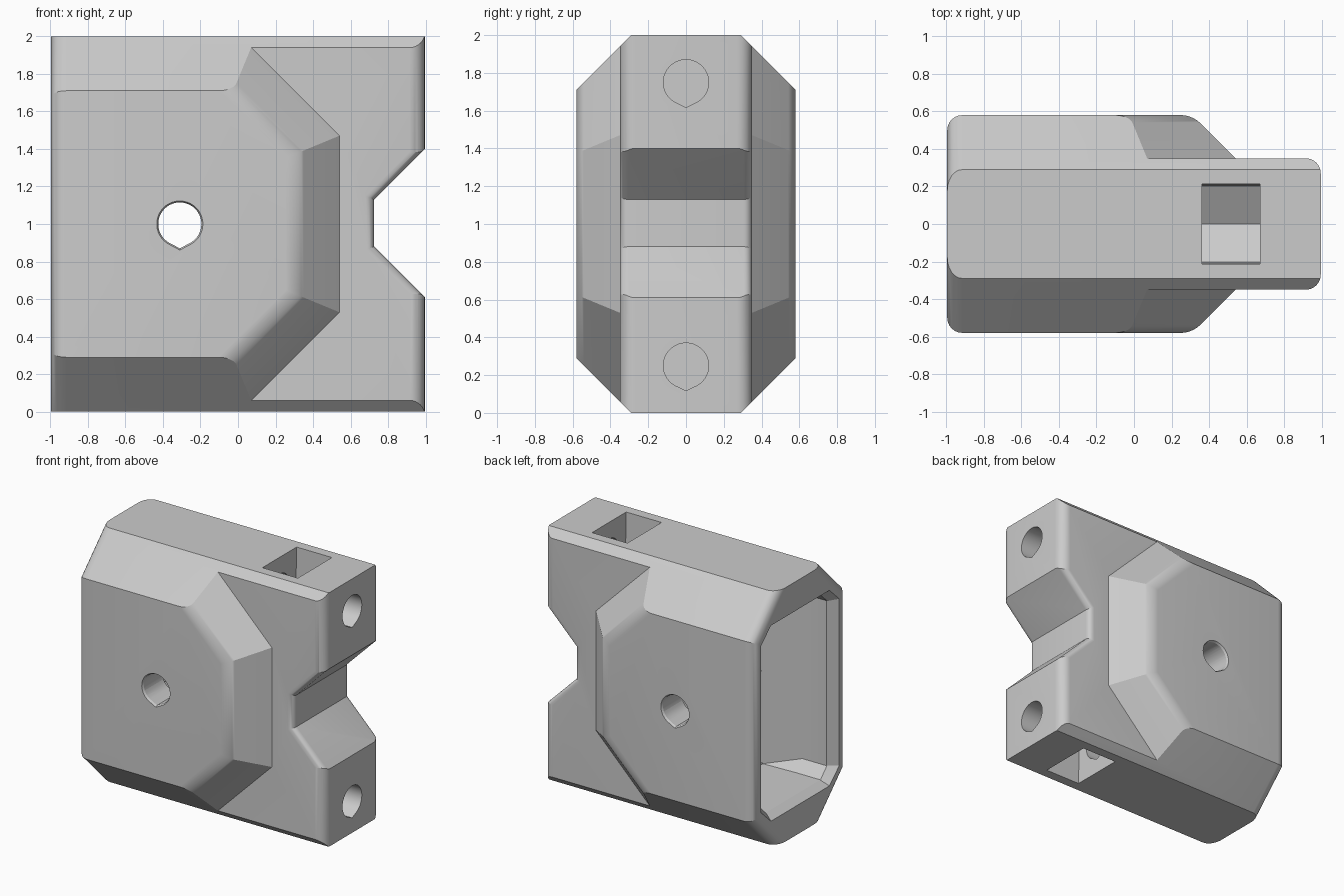
import bpy, bmesh, math

if "Cube" in bpy.data.objects:
    bpy.data.objects.remove(bpy.data.objects["Cube"])

grey = bpy.data.materials.new("plain_grey")
grey.diffuse_color = (0.6, 0.6, 0.6, 1)
grey.use_nodes = True
grey.node_tree.nodes["Principled BSDF"].inputs["Base Color"].default_value = grey.diffuse_color


def add_object(name, bm):
    bmesh.ops.recalc_face_normals(bm, faces=bm.faces)
    mesh = bpy.data.meshes.new(name)
    bm.to_mesh(mesh)
    bm.free()
    obj = bpy.data.objects.new(name, mesh)
    bpy.context.collection.objects.link(obj)
    mesh.materials.append(grey)
    return obj


def hull(name, points):
    """Convex cutter wrapped around a set of points."""
    bm = bmesh.new()
    for p in points:
        bm.verts.new(p)
    bmesh.ops.convex_hull(bm, input=bm.verts)
    bmesh.ops.dissolve_limit(bm, angle_limit=0.01, verts=bm.verts, edges=bm.edges)
    return add_object(name, bm)


def mirrored(points):
    """Repeat (x, y, height from middle) over both sides, above and below."""
    return [(x, sy * y, 1 + sz * w) for sy in (-1, 1) for sz in (-1, 1) for x, y, w in points]


def teardrop(r, tip):
    """Round hole outline with a pointed lower end."""
    pts = [(r * math.cos(a), r * math.sin(a))
           for a in (math.radians(-58 + 296 * i / 32) for i in range(33))]
    return pts + [(0, -tip)]


# Housing: one half outline per side (x, z), joined across the middle
L, R = -0.995, 0.995
face = [(L, .29), (-.025, .29), (.31, .625), (.31, 1.375), (-.025, 1.71), (L, 1.71)]
slope_foot = [(.07, .06), (.54, .53), (.54, 1.47), (.07, 1.94)]
plate = [(R, .06), (R, .61), (.725, .88), (.725, 1.13), (R, 1.40), (R, 1.94)]
rim = [(L, 0), (R, 0), (R, 2), (L, 2)]

bm = bmesh.new()
sides = []
for s in (-1, 1):
    v = [bm.verts.new((x, s * y, z))
         for pts, y in ((face, .58), (slope_foot, .35), (plate, .35), (rim, .29))
         for x, z in pts]
    sides.append(v)
    for f in ((0, 1, 2, 3, 4, 5), (1, 2, 7, 6), (2, 3, 8, 7), (3, 4, 9, 8),
              (16, 17, 10, 6, 1, 0), (19, 18, 15, 9, 4, 5),
              (6, 10, 11, 12, 13, 14, 15, 9, 8, 7)):
        bm.faces.new([v[i] for i in f])
a, b = sides
for chain in ((16, 17), (18, 19), (11, 12), (12, 13), (13, 14),
              (16, 0, 5, 19), (17, 10, 11), (14, 15, 18)):
    bm.faces.new([a[i] for i in chain] + [b[i] for i in reversed(chain)])
bmesh.ops.recalc_face_normals(bm, faces=bm.faces)

# Rounded edges: open end, raised face, notch
groups = ((.08, (16, 0, 5, 19)), (.055, (1, 2, 3, 4)), (.045, (11, 12, 13, 14)))
picked = [(w, [bm.edges.get((v[i], v[j])) for v in sides for i, j in zip(c, c[1:])])
          for w, c in groups]
for width, edges in picked:
    bmesh.ops.bevel(bm, geom=edges, offset=width, offset_type='OFFSET', segments=6,
                    profile=0.5, affect='EDGES', clamp_overlap=False)
housing = add_object("housing", bm)
cutters = []

# Rounded upright corners of the plate end
r = .08
for s in (-1, 1):
    arc = [(R - r + r * math.sin(t), .35 - r + r * math.cos(t))
           for t in (math.pi / 2 * i / 8 for i in range(9))]
    outline = arc + [(R + .1, .35 - r), (R + .1, .45), (R - r, .45)]
    bm = bmesh.new()
    base = bm.faces.new([bm.verts.new((x, s * y, -.1)) for x, y in outline])
    top = bmesh.ops.extrude_face_region(bm, geom=[base])["geom"]
    bmesh.ops.translate(bm, vec=(0, 0, 2.2),
                        verts=[g for g in top if isinstance(g, bmesh.types.BMVert)])
    cutters.append(add_object("corner_cutter", bm))

# Cavity: flared mouth, tapering throat and narrower inner chamber
cutters.append(hull("mouth_cutter", mirrored(
    [(-1.01, .50, .66), (-1.01, .37, .78), (-.925, .415, .645), (-.925, .335, .725)])))
cutters.append(hull("throat_cutter", mirrored(
    [(-1.1, .42, .65), (-1.1, .34, .73), (-.72, .42, .65), (-.72, .34, .73),
     (-.44, .328, .73)])))
cutters.append(hull("chamber_cutter", mirrored(
    [(-.7, .33, .725), (-.03, .33, .725), (.38, .33, .32)])))

# Cross hole through both side walls, with a fine bevelled mouth
cutters.append(hull("cross_hole_cutter", [
    (-.31 + u, y, 1 + w) for y in (-.8, .8) for u, w in teardrop(.115, .13)]))
for s in (-1, 1):
    cutters.append(hull("hole_mouth_cutter", [
        (-.31 + u * k, s * y, 1 + w * k) for y, k in ((.60, 1.16), (.56, .98))
        for u, w in teardrop(.115, .13)]))

# Screw holes in the right end and nut slots from above and below
for s in (-1, 1):
    cutters.append(hull("screw_hole_cutter", [
        (x, u, 1 + s * .75 + w) for x in (.2, 1.2) for u, w in teardrop(.12, .133)]))
    cutters.append(hull("nut_slot_cutter", [
        (x, y, 1 + s * w) for x in (.362, .67)
        for y, w in ((-.215, 1.1), (.215, 1.1), (.203, .64), (0, .52), (-.203, .64))]))

bpy.context.view_layer.objects.active = housing
housing.select_set(True)
for c in cutters:
    c.hide_render = True
    mod = housing.modifiers.new("cut", 'BOOLEAN')
    mod.operation = 'DIFFERENCE'
    mod.solver = 'EXACT'
    mod.object = c
    bpy.ops.object.modifier_apply(modifier=mod.name)
for c in cutters:
    bpy.data.objects.remove(c)

bpy.ops.object.shade_smooth_by_angle(angle=math.radians(25))
